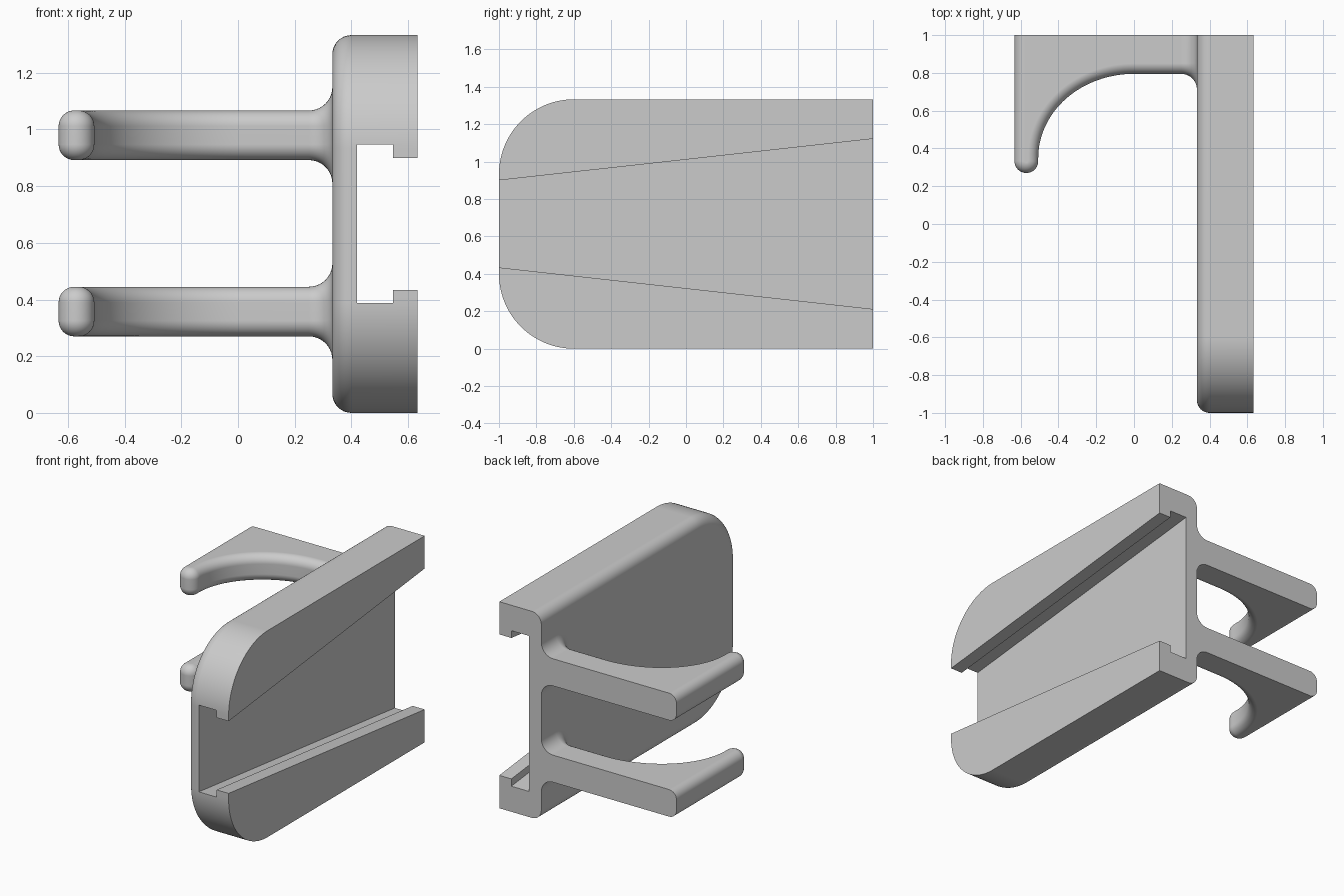
import bpy, bmesh
from math import sin, cos, pi, radians, hypot

if "Cube" in bpy.data.objects:
    bpy.data.objects.remove(bpy.data.objects["Cube"])


def arc(cx, cy, r, a0, a1, n):
    """Arc points with outward normals: (u, v, nu, nv)."""
    pts = []
    for i in range(n + 1):
        a = radians(a0 + (a1 - a0) * i / n)
        pts.append((cx + r * cos(a), cy + r * sin(a), cos(a), sin(a)))
    return pts


def strip(bm, rows):
    for a, b in zip(rows, rows[1:]):
        for j in range(len(a) - 1):
            bm.faces.new((a[j], a[j + 1], b[j + 1], b[j]))


def finish(bm, name):
    bmesh.ops.recalc_face_normals(bm, faces=bm.faces[:])
    me = bpy.data.meshes.new(name)
    bm.to_mesh(me)
    bm.free()
    ob = bpy.data.objects.new(name, me)
    bpy.context.collection.objects.link(ob)
    return ob


def activate(ob):
    bpy.ops.object.select_all(action='DESELECT')
    ob.select_set(True)
    bpy.context.view_layer.objects.active = ob


def smooth(ob):
    activate(ob)
    bpy.ops.object.shade_smooth_by_angle(angle=radians(30))
    ob.modifiers.new("weighted", 'WEIGHTED_NORMAL').keep_sharp = True


# Mounting plate: rounded front corners, rounded edge on the hook side
def make_plate():
    bm = bmesh.new()
    r = 0.067
    outline = ([(1, 0, 0, -1)] + arc(-0.6, 0.4, 0.4, -90, -180, 28)
               + arc(-0.6, 0.933, 0.4, 180, 90, 28) + [(1, 1.333, 0, 1)])
    levels = [(0.633, 0)]
    for i in range(9):
        a = pi / 2 * i / 8
        levels.append((0.333 + r - r * sin(a), r * (1 - cos(a))))
    rows = [[bm.verts.new((x, y - ny * d, z - nz * d)) for x, d in levels]
            for y, z, ny, nz in outline]
    strip(bm, rows)
    bm.faces.new([w[0] for w in rows])
    bm.faces.new([w[-1] for w in rows])
    bm.faces.new(rows[0] + rows[-1][::-1])
    return finish(bm, "mounting_plate")


# Tapered T-slot cutter, widening towards the back
def make_cutter():
    bm = bmesh.new()
    rows = []
    for y in (-1.1, 1.1):
        h = 0.344 + 0.111 * y
        w = h + 0.047
        half = [(0.42, w), (0.547, w), (0.547, h), (0.8, h)]
        prof = half + [(x, -k) for x, k in half[::-1]]
        rows.append([bm.verts.new((x, y, 0.667 + k)) for x, k in prof])
    strip(bm, [w + w[:1] for w in rows])
    for w in rows:
        bm.faces.new(w)
    ob = finish(bm, "slot_cutter")
    ob.hide_render = True
    return ob


# Hook: rounded blade with a curved inner edge and a flared root
def make_hook(name, z0, z1):
    bm = bmesh.new()
    r, f = 0.055, 0.083
    prof = []
    for base, start in ((z0 + r, -pi / 2), (z1 - r, 0)):
        for i in range(9):
            prof.append((base, start + pi / 2 * i / 8))
    outline = [(-0.633, 1, -1, 0)] + arc(-0.57, 0.333, 0.063, 180, 360, 20)
    for i in range(33):
        t = pi / 2 * i / 32
        nx, ny = cos(t) / 0.507, -sin(t) / 0.445
        m = hypot(nx, ny)
        outline.append((-0.507 * cos(t), 0.35 + 0.445 * sin(t), nx / m, ny / m))
    outline.append((0.25, 0.795, 0, -1))
    rows = [[bm.verts.new((x - nx * r * (1 - cos(a)), y - ny * r * (1 - cos(a)),
                           b + r * sin(a))) for b, a in prof]
            for x, y, nx, ny in outline]
    root = len(rows) - 1
    low, high = [], []
    for i in range(11):
        u = pi / 2 * i / 10
        x, o = 0.25 + f * sin(u), f * (1 - cos(u))
        if i:
            rows.append([bm.verts.new((x, 0.795 + r - (r + o) * cos(a),
                                       b + (r + o) * sin(a))) for b, a in prof])
        low.append(bm.verts.new((x, 1, z0 - o)))
        high.append(bm.verts.new((x, 1, z1 + o)))
    strip(bm, rows)
    for j, back in ((0, low), (-1, high)):
        bm.faces.new([w[j] for w in rows[:root + 1]] + [back[0]])
        strip(bm, [[w[j], b] for w, b in zip(rows[root:], back)])
    bm.faces.new(rows[0] + high + low[::-1])
    smooth(finish(bm, name))


plate, cutter = make_plate(), make_cutter()
cut = plate.modifiers.new("slot", 'BOOLEAN')
cut.operation, cut.solver, cut.object = 'DIFFERENCE', 'EXACT', cutter
activate(plate)
bpy.ops.object.modifier_apply(modifier="slot")
bpy.data.objects.remove(cutter)
smooth(plate)

make_hook("lower_hook", 0.27, 0.445)
make_hook("upper_hook", 0.892, 1.067)
